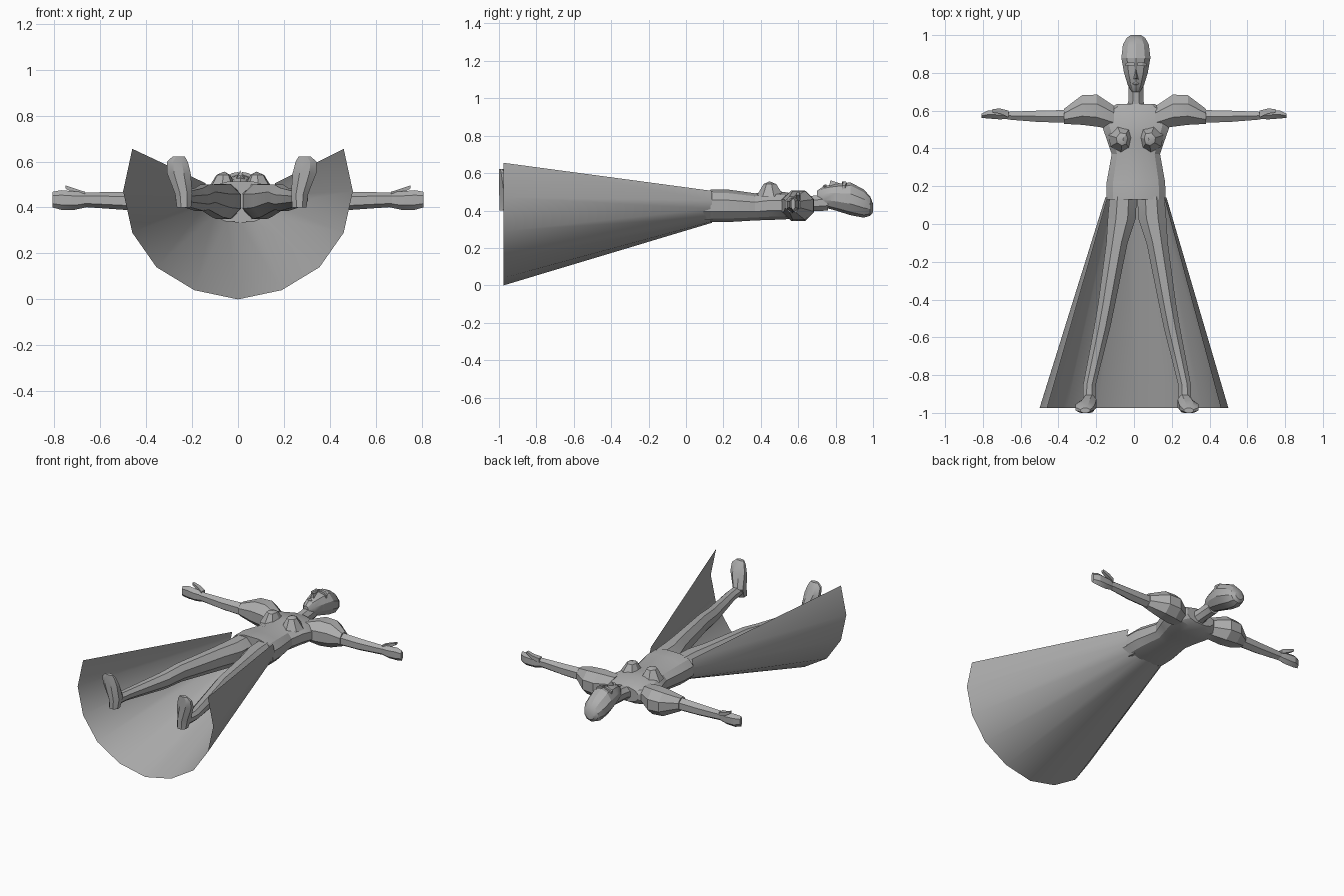
import bpy, bmesh, math
from mathutils import Vector

grey = bpy.data.materials.new("plain_grey")
grey.diffuse_color = (0.42, 0.42, 0.42, 1)


def make(name, verts, faces, solid=True, smooth=25):
    bm = bmesh.new()
    vs = [bm.verts.new(v) for v in verts]
    for f in faces:
        bm.faces.new([vs[i] for i in f])
    if solid:
        bmesh.ops.recalc_face_normals(bm, faces=bm.faces[:])
    me = bpy.data.meshes.new(name)
    bm.to_mesh(me)
    bm.free()
    me.materials.append(grey)
    ob = bpy.data.objects.new(name, me)
    bpy.context.collection.objects.link(ob)
    bpy.context.view_layer.objects.active = ob
    ob.select_set(True)
    bpy.ops.object.shade_smooth_by_angle(angle=math.radians(smooth))
    ob.select_set(False)
    return ob


def loft(name, axis, rings, n=8, side=1, shift=0.0, power=1.0):
    """Closed tube; each ring is (position on axis, lo1, hi1, lo2, hi2)
    for the two remaining axes in x, y, z order."""
    verts, faces = [], []
    k = 1 / math.cos(math.pi / n) if n % 4 == 0 else 1.0
    for t, a0, a1, b0, b1 in rings:
        for i in range(n):
            g = 2 * math.pi * (i + 0.5) / n
            c, s = (max(-1, min(1, k * f(g))) for f in (math.cos, math.sin))
            c, s = (math.copysign(abs(q) ** power, q) for q in (c, s))
            p = [(a0 + a1) / 2 + (a1 - a0) / 2 * c, (b0 + b1) / 2 + (b1 - b0) / 2 * s]
            p.insert(axis, t)
            verts.append((p[0] * side + shift, p[1], p[2]))
    for r in range(len(rings) - 1):
        for i in range(n):
            j = (i + 1) % n
            faces.append((r * n + i, r * n + j, r * n + n + j, r * n + n + i))
    last = (len(rings) - 1) * n
    faces += [tuple(range(n)), tuple(range(last, last + n))]
    return make(name, verts, faces)


def sym(y, w, z0, z1):
    return (y, -w, w, z0, z1)


BODY, LEGS = 0.01, 0.016

# Open skirt: one thin sheet running from the hips to a wide hem
hem = [(0.46, 0.655), (0.5, 0.47), (0.46, 0.29), (0.355, 0.14), (0.19, 0.04), (0, 0)]
top = [(0.15, 0.505), (0.162, 0.455), (0.15, 0.41), (0.115, 0.365), (0.06, 0.342), (0, 0.335)]
verts = []
for y, prof, dx in ((-0.975, hem, 0), (0.14, top, BODY)):
    full = prof + [(-x, z) for x, z in prof[-2::-1]]
    verts += [(x + dx, y, z) for x, z in full]
m = len(verts) // 2
make("skirt", verts, [(i, i + 1, m + i + 1, m + i) for i in range(m - 1)], False, 35)

# Torso from hips to collar
loft("torso", 1, [
    sym(0.13, 0.157, 0.338, 0.513), sym(0.22, 0.155, 0.338, 0.513),
    sym(0.37, 0.128, 0.347, 0.492), sym(0.45, 0.155, 0.350, 0.505),
    sym(0.52, 0.180, 0.352, 0.500), sym(0.60, 0.165, 0.36, 0.485),
    sym(0.635, 0.10, 0.38, 0.475)], n=12, shift=BODY, power=0.8)
loft("neck", 1, [sym(0.60, 0.055, 0.375, 0.475), sym(0.65, 0.04, 0.395, 0.475),
                 sym(0.76, 0.04, 0.40, 0.49)], shift=BODY)

# Head with face side up
loft("head", 1, [
    sym(0.70, 0.022, 0.43, 0.505), sym(0.735, 0.045, 0.418, 0.53),
    sym(0.80, 0.066, 0.40, 0.543), sym(0.88, 0.081, 0.375, 0.55),
    sym(0.95, 0.072, 0.362, 0.513), sym(0.985, 0.052, 0.372, 0.475),
    sym(1.0, 0.028, 0.39, 0.435)], n=10, shift=BODY)
make("nose", [(BODY + x, y, z) for x, y, z in (
    (-0.016, 0.765, 0.525), (0.016, 0.765, 0.525), (0, 0.84, 0.54), (0, 0.772, 0.562))],
    [(0, 1, 3), (1, 2, 3), (2, 0, 3), (0, 2, 1)])
loft("lips", 1, [sym(0.733, 0.008, 0.51, 0.533), sym(0.742, 0.02, 0.51, 0.54),
                 sym(0.752, 0.008, 0.51, 0.54)], n=6, shift=BODY)

for s, tag in ((1, "right"), (-1, "left")):
    # Brow ridge
    loft("brow_" + tag, 0, [(0.008, 0.835, 0.855, 0.53, 0.554),
                            (0.035, 0.84, 0.858, 0.52, 0.55),
                            (0.055, 0.835, 0.85, 0.51, 0.535)], 4, s, BODY)
    # Faceted bust
    peak = (BODY + 0.07 * s, 0.447, 0.556)
    base = [(0.012, 0.46), (0.03, 0.395), (0.08, 0.375), (0.135, 0.41),
            (0.145, 0.47), (0.10, 0.525), (0.03, 0.515)]
    ring = [(BODY + x * s, y, 0.475) for x, y in base]
    mid = [tuple(Vector(p).lerp(Vector(peak), 0.55) + Vector((0, 0, 0.022))) for p in ring]
    n = len(base)
    faces = [(i, (i + 1) % n, n + (i + 1) % n, n + i) for i in range(n)]
    faces += [(n + i, n + (i + 1) % n, 2 * n) for i in range(n)] + [tuple(range(n))]
    make("bust_" + tag, ring + mid + [peak], faces)

    # Puffed sleeve, arm, hand and thumb
    loft("sleeve_" + tag, 0, [
        (0.11, 0.50, 0.625, 0.37, 0.485), (0.20, 0.515, 0.685, 0.343, 0.508),
        (0.28, 0.525, 0.682, 0.35, 0.505), (0.375, 0.53, 0.61, 0.39, 0.475)], 8, s, 0.005)
    loft("arm_" + tag, 0, [
        (0.30, 0.53, 0.61, 0.385, 0.475), (0.50, 0.535, 0.605, 0.39, 0.468),
        (0.67, 0.55, 0.597, 0.402, 0.465)], 6, s)
    loft("hand_" + tag, 0, [
        (0.655, 0.555, 0.595, 0.402, 0.465), (0.71, 0.55, 0.605, 0.39, 0.47),
        (0.77, 0.555, 0.605, 0.39, 0.475), (0.808, 0.56, 0.585, 0.40, 0.468)], 6, s)
    loft("thumb_" + tag, 0, [
        (0.665, 0.565, 0.60, 0.44, 0.468), (0.71, 0.585, 0.612, 0.458, 0.482),
        (0.75, 0.59, 0.608, 0.482, 0.496)], 4, s)

    # Leg and upturned foot
    loft("leg_" + tag, 1, [
        (0.145, 0.002, 0.145, 0.35, 0.502), (0.03, 0.006, 0.155, 0.35, 0.502),
        (-0.10, 0.05, 0.163, 0.358, 0.50), (-0.42, 0.115, 0.206, 0.39, 0.50),
        (-0.55, 0.142, 0.228, 0.385, 0.485), (-0.85, 0.218, 0.285, 0.405, 0.468),
        (-0.95, 0.222, 0.288, 0.41, 0.475)], 8, s, LEGS)
    loft("foot_" + tag, 2, [
        (0.40, 0.220, 0.282, -0.998, -0.93), (0.46, 0.215, 0.290, -0.998, -0.90),
        (0.55, 0.222, 0.325, -1.0, -0.935), (0.60, 0.235, 0.325, -1.0, -0.96),
        (0.622, 0.248, 0.30, -1.0, -0.975)], 8, s, LEGS)
